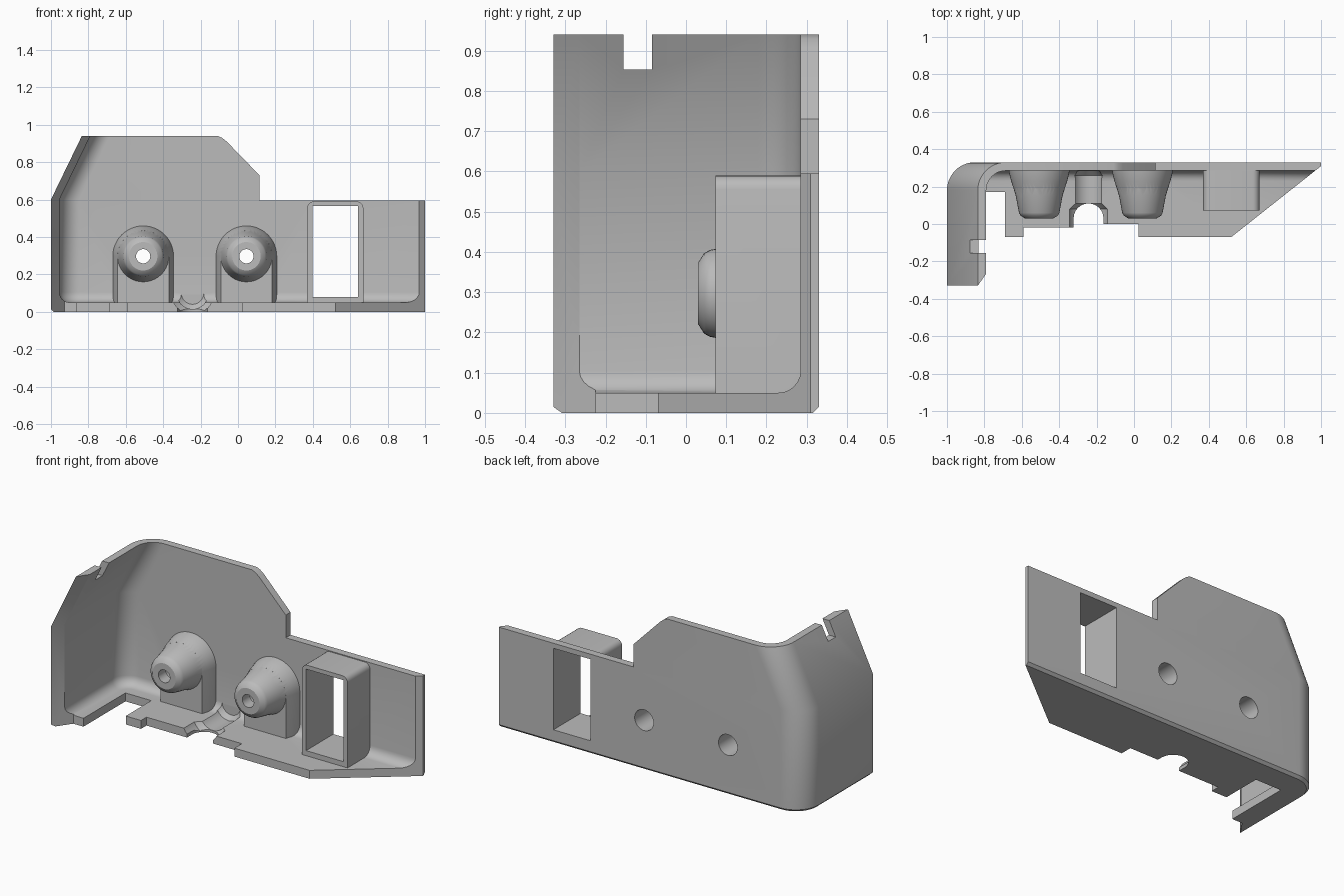
import bpy, bmesh
from math import pi, sin, cos

if "Cube" in bpy.data.objects:
    bpy.data.objects.remove(bpy.data.objects["Cube"])

grey = bpy.data.materials.new("plain_grey")
grey.use_nodes = True
grey.diffuse_color = (0.5, 0.5, 0.5, 1)
grey.node_tree.nodes["Principled BSDF"].inputs["Base Color"].default_value = (0.5, 0.5, 0.5, 1)

WALL, FLOOR, BEND, TOP = 0.045, 0.05, 0.6, 0.94
BACK, SLOPE = 0.33, 0.165


def loft(name, rings):
    """Closed solid through rings of equal point count."""
    bm = bmesh.new()
    loops = [[bm.verts.new(p) for p in ring] for ring in rings]
    n = len(loops[0])
    for a, b in zip(loops, loops[1:]):
        for i in range(n):
            j = (i + 1) % n
            bm.faces.new((a[i], a[j], b[j], b[i]))
    bm.faces.new(loops[0])
    bm.faces.new(loops[-1])
    bmesh.ops.recalc_face_normals(bm, faces=bm.faces)
    mesh = bpy.data.meshes.new(name)
    bm.to_mesh(mesh)
    bm.free()
    mesh.materials.append(grey)
    ob = bpy.data.objects.new(name, mesh)
    bpy.context.collection.objects.link(ob)
    return ob


def prism_z(name, pts, z0, z1):
    return loft(name, [[(x, y, z) for x, y in pts] for z in (z0, z1)])


def prism_y(name, pts, y0, y1):
    return loft(name, [[(x, y, z) for x, z in pts] for y in (y0, y1)])


def box(name, x0, x1, y0, y1, z0, z1):
    return prism_z(name, [(x0, y0), (x1, y0), (x1, y1), (x0, y1)], z0, z1)


def round_y(name, x, z, stations, n=40):
    """Turned shape along y from (y, radius) stations."""
    return loft(name, [[(x + r * cos(2 * pi * i / n), y, z + r * sin(2 * pi * i / n))
                        for i in range(n)] for y, r in stations])


def combine(target, tool, operation="DIFFERENCE"):
    mod = target.modifiers.new("combine", "BOOLEAN")
    mod.operation, mod.object, mod.solver = operation, tool, "EXACT"
    bpy.context.view_layer.objects.active = target
    bpy.ops.object.modifier_apply(modifier=mod.name)
    bpy.data.objects.remove(tool)


def plan(off, shift, z, right, front):
    """Plan of the shell with one rounded rear corner, inset by off."""
    r = 0.15 - off
    arc = [(-0.85 + shift - r * cos(a), BACK - 0.15 + r * sin(a))
           for a in [pi / 2 * i / 12 for i in range(13)]]
    pts = [(-1 + off + shift, front)] + arc + [(right, BACK - off), (right, front)]
    return [(x, y, z) for x, y in pts]


# Outer body with a bevelled foot and a leaning upper side
body = loft("housing_shell", [plan(o, s, z, 1, -BACK) for o, s, z in
            ((0.015, 0, 0), (0, 0, 0.015), (0, 0, BEND), (0, SLOPE, TOP))])

# Interior hollow with a filleted base
R = 0.055
levels = [(WALL + R * (1 - sin(a)), 0, FLOOR + R * (1 - cos(a)))
          for a in [pi / 2 * i / 6 for i in range(7)]]
levels += [(WALL, 0, BEND), (WALL, SLOPE * 1.2, BEND + (TOP - BEND) * 1.2)]
combine(body, loft("hollow", [plan(o, s, z, 1.3, -0.7) for o, s, z in levels]))

# Screw bosses: arched pedestal plus tapered nose
boss_x, boss_z = (-0.507, 0.045), 0.297
for x in boss_x:
    rings = []
    for y, r in ((0.3, 0.165), (0.27, 0.16), (0.23, 0.15), (0.19, 0.137)):
        arch = [(x + r * cos(pi * i / 24), y, boss_z + r * sin(pi * i / 24)) for i in range(25)]
        rings.append(arch + [(x - r, y, 0.03), (x + r, y, 0.03)])
    combine(body, loft("pedestal", rings), "UNION")
    combine(body, round_y("nose", x, boss_z, ((0.3, 0.145), (0.19, 0.137), (0.15, 0.125),
                          (0.06, 0.108), (0.045, 0.1), (0.03, 0.076))), "UNION")

# Socket frame with softened upper corners
x0, x1, zt, c = 0.37, 0.67, 0.59, 0.035
frame = [(x0, 0.03), (x1, 0.03)]
frame += [(x1 - c + c * cos(a), zt - c + c * sin(a)) for a in [pi / 2 * i / 5 for i in range(6)]]
frame += [(x0 + c - c * sin(a), zt - c + c * cos(a)) for a in [pi / 2 * i / 5 for i in range(6)]]
combine(body, prism_y("frame", frame, 0.073, 0.3), "UNION")
combine(body, box("opening", 0.397, 0.642, -0.5, 0.5, 0.08, 0.565))

# Bores, wide at the rear
for x in boss_x:
    combine(body, round_y("bore", x, boss_z, ((-0.1, 0.038), (0.1, 0.038), (0.102, 0.062), (0.5, 0.062))))

# Stepped and angled upper edge of the rear wall
combine(body, prism_y("upper_step", [(-0.06, 1.1), (-0.12, 0.945), (-0.085, 0.93), (-0.06, 0.91), (0.115, 0.73),
                                     (0.115, 0.595), (1.2, 0.595), (1.2, 1.1)], -0.6, 0.6))

# Angled right end
combine(body, prism_z("end_cut", [(0.52, -0.07), (1.152, 0.43), (1.3, 0.43), (1.3, -0.6), (0.52, -0.6)],
                      -0.2, 1.2))

# Front edge of the side wall, tapered to a thin edge
taper = [(-1.007, -0.34), (-0.927, -0.225), (-0.5, -0.225), (-0.5, -0.5), (-1.007, -0.5)]
combine(body, loft("edge_taper", [[(x + s, y, z) for x, y in taper] for s, z in
                                  ((0, -0.2), (0, BEND), (SLOPE * 1.2, BEND + (TOP - BEND) * 1.2))]))

# Floor outline with tabs and a central arched notch
mid = -0.243
notch = [(mid - 0.08 * cos(pi * i / 12), 0.03 + 0.08 * sin(pi * i / 12)) for i in range(13)]
outline = [(-0.86, -0.6), (-0.86, 0.17), (-0.69, 0.17), (-0.69, -0.07), (-0.59, -0.07), (-0.59, -0.018),
           (mid - 0.08, -0.018)] + notch + [(mid + 0.08, 0), (0.025, 0), (0.025, -0.07), (0.6, -0.07),
                                            (0.6, -0.6)]
combine(body, prism_z("floor_cut", outline, -0.2, 0.07))

# Cable groove, wider at the front
combine(body, round_y("groove", mid, 0.1, ((-0.3, 0.113), (0.08, 0.113), (0.11, 0.085),
                                           (0.26, 0.085), (0.284, 0.06))))

# Slot in the top of the side wall
combine(body, box("slot", -1.1, -0.6, -0.155, -0.085, 0.853, 1.1))

bpy.ops.object.select_all(action="DESELECT")
body.select_set(True)
bpy.context.view_layer.objects.active = body
bpy.ops.object.shade_smooth_by_angle(angle=pi / 6)
